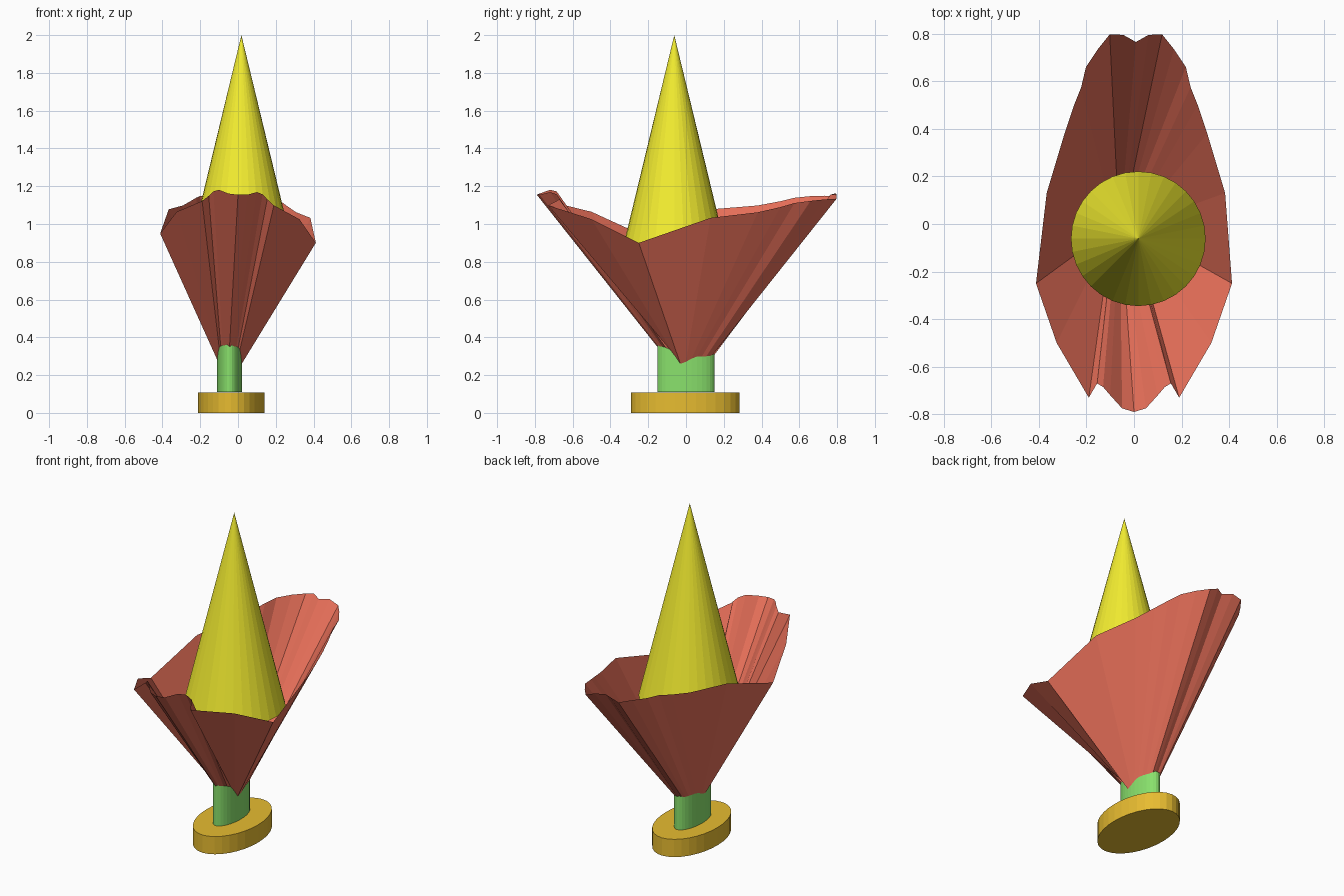
import bpy, bmesh, math

if "Cube" in bpy.data.objects:
    bpy.data.objects.remove(bpy.data.objects["Cube"])

SIDES = 32


def add_object(name, bm, color):
    mesh = bpy.data.meshes.new(name)
    bm.to_mesh(mesh)
    bm.free()
    mat = bpy.data.materials.new(name + "_material")
    mat.diffuse_color = color
    mat.use_nodes = True
    mat.node_tree.nodes["Principled BSDF"].inputs["Base Color"].default_value = mat.diffuse_color
    mesh.materials.append(mat)
    obj = bpy.data.objects.new(name, mesh)
    bpy.context.collection.objects.link(obj)
    return obj


def ring(cx, cy, rx, ry, z):
    step = 2 * math.pi / SIDES
    return [(cx + rx * math.cos(i * step), cy + ry * math.sin(i * step), z)
            for i in range(SIDES)]


def loft(name, lower, upper, color, capped=False):
    """Wall between two counter-clockwise loops of equal length."""
    bm = bmesh.new()
    a = [bm.verts.new(p) for p in lower]
    b = [bm.verts.new(p) for p in upper]
    n = len(a)
    for i in range(n):
        j = (i + 1) % n
        bm.faces.new((a[i], a[j], b[j], b[i]))
    if capped:
        bm.faces.new(a[::-1])
        bm.faces.new(b)
    return add_object(name, bm, color)


# Half of the ruffled rim, front centre to back centre: x, y, z, height at stem
HALF = [
    (0.00, -0.79, 1.155, 0.35), (0.05, -0.775, 1.158, 0.36),
    (0.10, -0.72, 1.175, 0.355), (0.13, -0.685, 1.165, 0.355),
    (0.155, -0.67, 1.14, 0.35), (0.19, -0.73, 1.11, 0.34),
    (0.325, -0.50, 1.045, 0.31), (0.412, -0.25, 0.925, 0.27),
    (0.375, 0.13, 1.055, 0.28), (0.30, 0.38, 1.08, 0.295),
    (0.26, 0.50, 1.105, 0.305), (0.23, 0.575, 1.125, 0.305),
    (0.21, 0.66, 1.135, 0.305), (0.16, 0.735, 1.14, 0.305),
    (0.11, 0.797, 1.14, 0.31), (0.053, 0.795, 1.16, 0.315),
    (0.00, 0.765, 1.155, 0.31),
]
loop = HALF + [(-x, y, z, s) for x, y, z, s in HALF[-2:0:-1]]
loop = loop[8:] + loop[:8]          # start on the +x side

# Rim leans slightly down towards +x; neck is the oval where the cup meets the stem
rim = [(x + (0.008 if y > 0 else 0), y, z - 0.06 * x) for x, y, z, s in loop]
neck = [(p[0], p[1], q[3] - 0.025 * q[0])
        for p, q in zip(ring(-0.045, 0, 0.066, 0.152, 0), loop)]

# Flared cup, stem and oval foot
loft("cup", neck, rim, (0.80, 0.16, 0.10, 1))
loft("stem", ring(-0.045, 0, 0.066, 0.152, 0.11), neck, (0.25, 0.75, 0.15, 1))
loft("foot", ring(-0.036, -0.003, 0.175, 0.287, 0),
     ring(-0.036, -0.003, 0.175, 0.287, 0.108), (0.80, 0.50, 0.03, 1), True)

# Tall pointed cone standing in the cup
bm = bmesh.new()
base = [bm.verts.new(p) for p in ring(0.018, -0.062, 0.283, 0.283, 0.83)]
tip = bm.verts.new((0.018, -0.062, 2.0))
for i in range(SIDES):
    bm.faces.new((base[i], base[(i + 1) % SIDES], tip))
bm.faces.new(base[::-1])
add_object("cone", bm, (0.90, 0.85, 0.03, 1))
